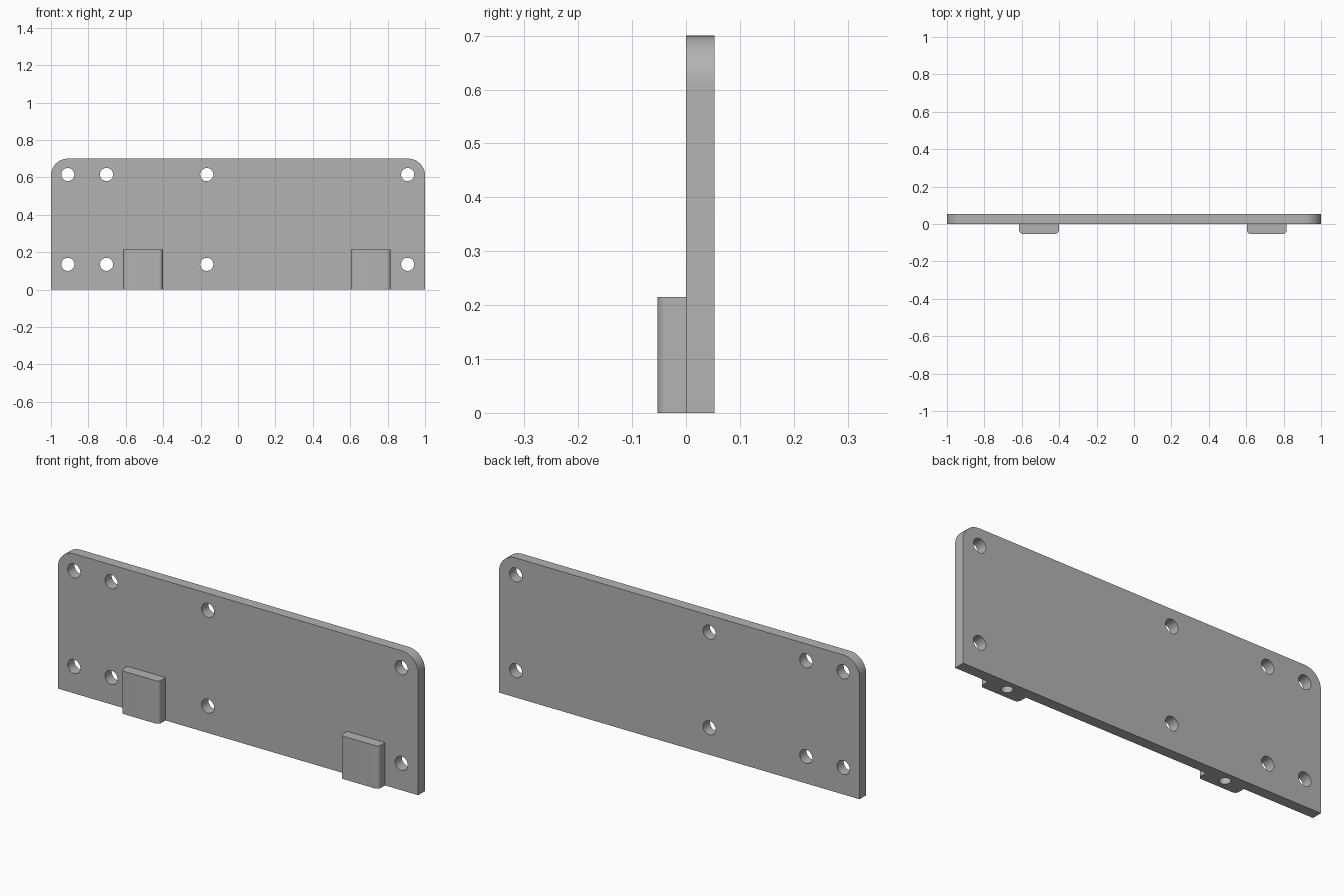
import bpy
import bmesh
from math import sin, cos, pi, radians
from mathutils import Matrix

cube = bpy.data.objects.get("Cube")
if cube:
    bpy.data.objects.remove(cube, do_unlink=True)

THICK = 0.053
HEIGHT = 0.7
BLOCK_X = (-0.508, 0.71)

grey = bpy.data.materials.new("plain grey")
grey.use_nodes = True
grey.diffuse_color = (0.45, 0.45, 0.45, 1)
grey.node_tree.nodes["Principled BSDF"].inputs["Base Color"].default_value = grey.diffuse_color


def arc(cx, cy, r, start, end, steps):
    """Points along a circular arc, angles in degrees."""
    angles = [radians(start + (end - start) * i / steps) for i in range(steps + 1)]
    return [(cx + r * cos(a), cy + r * sin(a)) for a in angles]


def extrude(name, points, direction):
    """Solid made by sweeping a closed 3D outline along a direction."""
    bm = bmesh.new()
    face = bm.faces.new([bm.verts.new(p) for p in points])
    swept = bmesh.ops.extrude_face_region(bm, geom=[face], use_keep_orig=True)
    verts = [v for v in swept["geom"] if isinstance(v, bmesh.types.BMVert)]
    bmesh.ops.translate(bm, verts=verts, vec=direction)
    bmesh.ops.recalc_face_normals(bm, faces=bm.faces)
    return make_object(name, bm)


def make_object(name, bm):
    mesh = bpy.data.meshes.new(name)
    bm.to_mesh(mesh)
    bm.free()
    mesh.materials.append(grey)
    obj = bpy.data.objects.new(name, mesh)
    bpy.context.collection.objects.link(obj)
    return obj


def cylinders(name, centres, radius, depth, turn):
    """One cutter holding several equal cylinders."""
    bm = bmesh.new()
    for c in centres:
        bmesh.ops.create_cone(bm, cap_ends=True, segments=40, radius1=radius, radius2=radius,
                              depth=depth, matrix=Matrix.Translation(c) @ turn)
    cutter = make_object(name, bm)
    cutter.hide_render = True
    return cutter


# Back plate with two rounded top corners
r = 0.09
outline = [(-1, 0), (1, 0)]
outline += arc(1 - r, HEIGHT - r, r, 0, 90, 12)
outline += arc(-1 + r, HEIGHT - r, r, 90, 180, 12)
plate = extrude("mounting_plate", [(x, 0, z) for x, z in outline], (0, THICK, 0))

# Lugs on the front, with rounded outer upright edges
blocks = []
w, f = 0.106, 0.02
for side, x in zip(("right", "left"), BLOCK_X):
    section = [(x + w, 0), (x - w, 0)]
    section += arc(x - w + f, f - THICK, f, 180, 270, 8)
    section += arc(x + w - f, f - THICK, f, 270, 360, 8)
    blocks.append(extrude(side + "_lug", [(px, py, 0) for px, py in section], (0, 0, 0.215)))

# Through holes in the plate and blind holes rising from the bottom edge
screw_centres = [(x, THICK / 2, z) for x in (-0.91, -0.703, -0.167, 0.907) for z in (0.135, 0.615)]
screw_cutter = cylinders("screw_hole_cutter", screw_centres, 0.035, 0.2, Matrix.Rotation(pi / 2, 4, "X"))
pin_cutter = cylinders("pin_hole_cutter", [(x, 0, 0.05) for x in BLOCK_X], 0.026, 0.2, Matrix.Identity(4))

for obj, cutters in [(plate, (screw_cutter, pin_cutter))] + [(b, (pin_cutter,)) for b in blocks]:
    bpy.ops.object.select_all(action="DESELECT")
    obj.select_set(True)
    bpy.context.view_layer.objects.active = obj
    for cutter in cutters:
        mod = obj.modifiers.new("holes", "BOOLEAN")
        mod.operation = "DIFFERENCE"
        mod.solver = "EXACT"
        mod.object = cutter
        bpy.ops.object.modifier_apply(modifier=mod.name)
    bpy.ops.object.shade_smooth_by_angle(angle=radians(30))

for cutter in (screw_cutter, pin_cutter):
    bpy.data.objects.remove(cutter, do_unlink=True)
